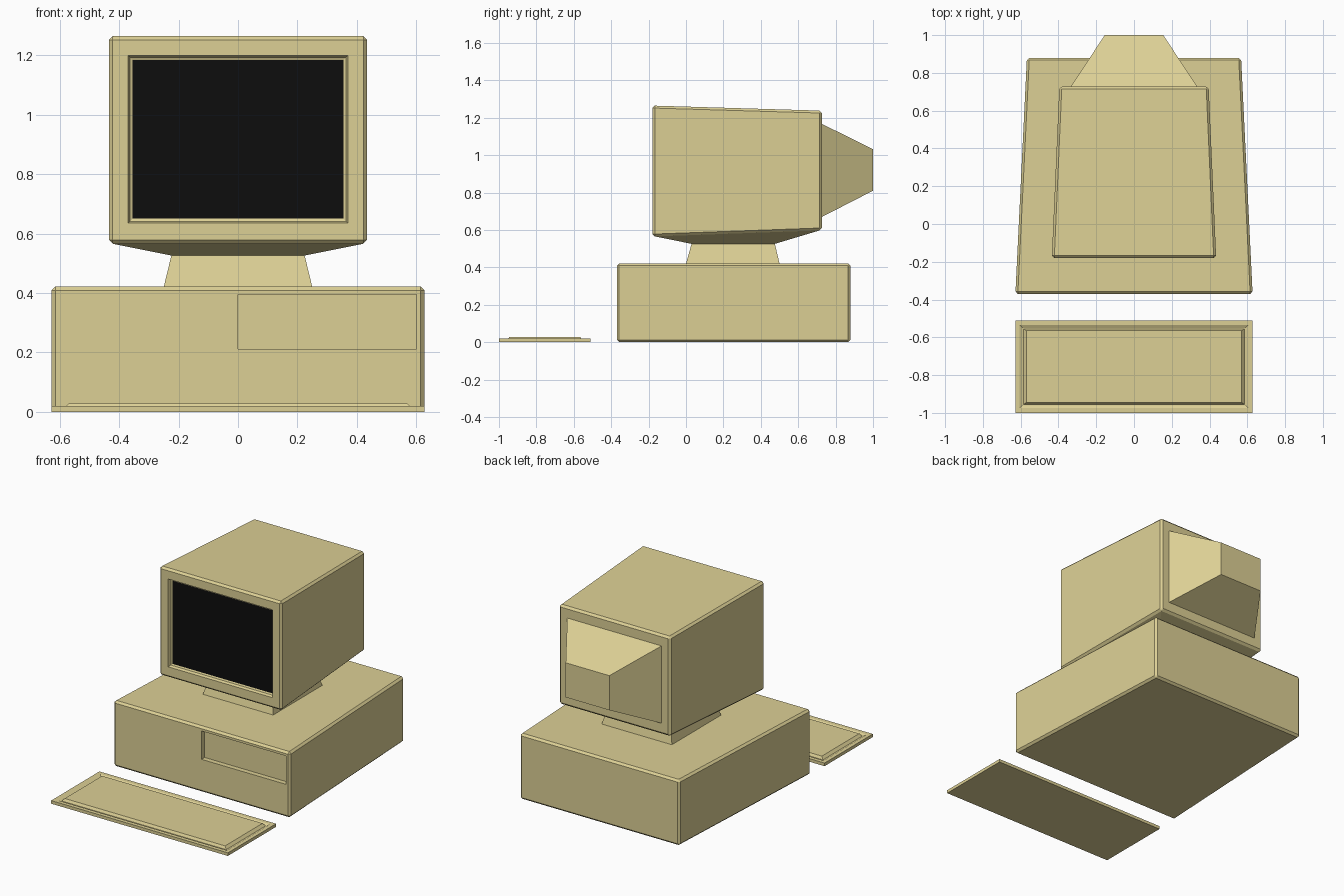
import bpy, bmesh
from mathutils import Vector

if "Cube" in bpy.data.objects:
    bpy.data.objects.remove(bpy.data.objects["Cube"])


def material(name, rgb):
    m = bpy.data.materials.new(name)
    m.diffuse_color = (*rgb, 1)
    m.use_nodes = True
    m.node_tree.nodes["Principled BSDF"].inputs["Base Color"].default_value = m.diffuse_color
    return m


BEIGE = material("beige plastic", (0.72, 0.63, 0.30))
BLACK = material("black glass", (0.004, 0.004, 0.004))


def tapered_box(front, back, bevel=0.0):
    """Box between two upright rectangles, each (y, half width, z low, z high)."""
    bm = bmesh.new()
    rings = []
    for y, w, z0, z1 in (front, back):
        rings.append([bm.verts.new((x, y, z))
                      for x, z in ((-w, z0), (w, z0), (w, z1), (-w, z1))])
    a, b = rings
    bm.faces.new(a)
    bm.faces.new(b[::-1])
    for i in range(4):
        j = (i + 1) % 4
        bm.faces.new((a[j], a[i], b[i], b[j]))
    bmesh.ops.recalc_face_normals(bm, faces=bm.faces)
    if bevel:
        bmesh.ops.bevel(bm, geom=bm.edges[:], offset=bevel, segments=1,
                        affect='EDGES', profile=0.5)
        bm.normal_update()
    return bm


def chain(bm, direction, rings):
    """Replace the main face on one side by a series of rectangles (low, high)."""
    bm.normal_update()
    d = Vector(direction)
    face = max(bm.faces, key=lambda f: f.calc_area() * f.normal.dot(d))
    for lo, hi in rings:
        mid = face.calc_center_median()
        old = face.verts[:]
        new = [bm.verts.new([hi[i] if v.co[i] > mid[i] else lo[i] for i in range(3)])
               for v in old]
        bm.faces.remove(face)
        for i in range(4):
            j = (i + 1) % 4
            bm.faces.new((old[i], old[j], new[j], new[i]))
        face = bm.faces.new(new)
    return face


def finish(bm, name, *mats):
    bmesh.ops.recalc_face_normals(bm, faces=bm.faces)
    me = bpy.data.meshes.new(name)
    bm.to_mesh(me)
    bm.free()
    for m in mats:
        me.materials.append(m)
    ob = bpy.data.objects.new(name, me)
    bpy.context.collection.objects.link(ob)
    return ob


# system case with drive bay recess
bm = tapered_box((-0.37, 0.628, 0, 0.422), (0.88, 0.567, 0, 0.422), 0.013)
chain(bm, (0, -1, 0), [((0, y, 0.212), (0.6, y, 0.394)) for y in (-0.37, -0.338)])
finish(bm, "system_case", BEIGE)

# monitor shell
bm = tapered_box((-0.18, 0.435, 0.565, 1.265), (0.727, 0.395, 0.598, 1.238), 0.013)
# recessed screen
screen = chain(bm, (0, -1, 0), [
    ((-w, y, 0.917 - h), (w, y, 0.917 + h))
    for w, h, y in ((0.37, 0.282, -0.18), (0.364, 0.276, -0.162), (0.355, 0.267, -0.158))])
screen.material_index = 1
# tube housing at the back
chain(bm, (0, 1, 0), [((-0.335, 0.727, 0.67), (0.335, 0.727, 1.167)),
                      ((-0.155, 1.0, 0.81), (0.155, 1.0, 1.032))])
# sloping underside
chain(bm, (0, 0, -1), [((-0.224, 0.03, 0.526), (0.224, 0.475, 0.526))])
finish(bm, "monitor", BEIGE, BLACK)

# neck between monitor and case
bm = tapered_box((0.0, 0.25, 0.41, 0.42), (0.5, 0.25, 0.41, 0.42))
chain(bm, (0, 0, 1), [((-0.224, 0.03, 0.527), (0.224, 0.475, 0.527))])
finish(bm, "monitor_stand", BEIGE)

# keyboard with groove and raised key plate
bm = tapered_box((-1.0, 0.628, 0, 0.02), (-0.51, 0.628, 0, 0.02))
chain(bm, (0, 0, 1), [
    ((-w, y0, z), (w, y1, z)) for w, y0, y1, z in (
        (0.605, -0.975, -0.535, 0.02), (0.59, -0.96, -0.55, 0.012),
        (0.585, -0.955, -0.555, 0.012), (0.57, -0.945, -0.565, 0.028))])
finish(bm, "keyboard", BEIGE)
